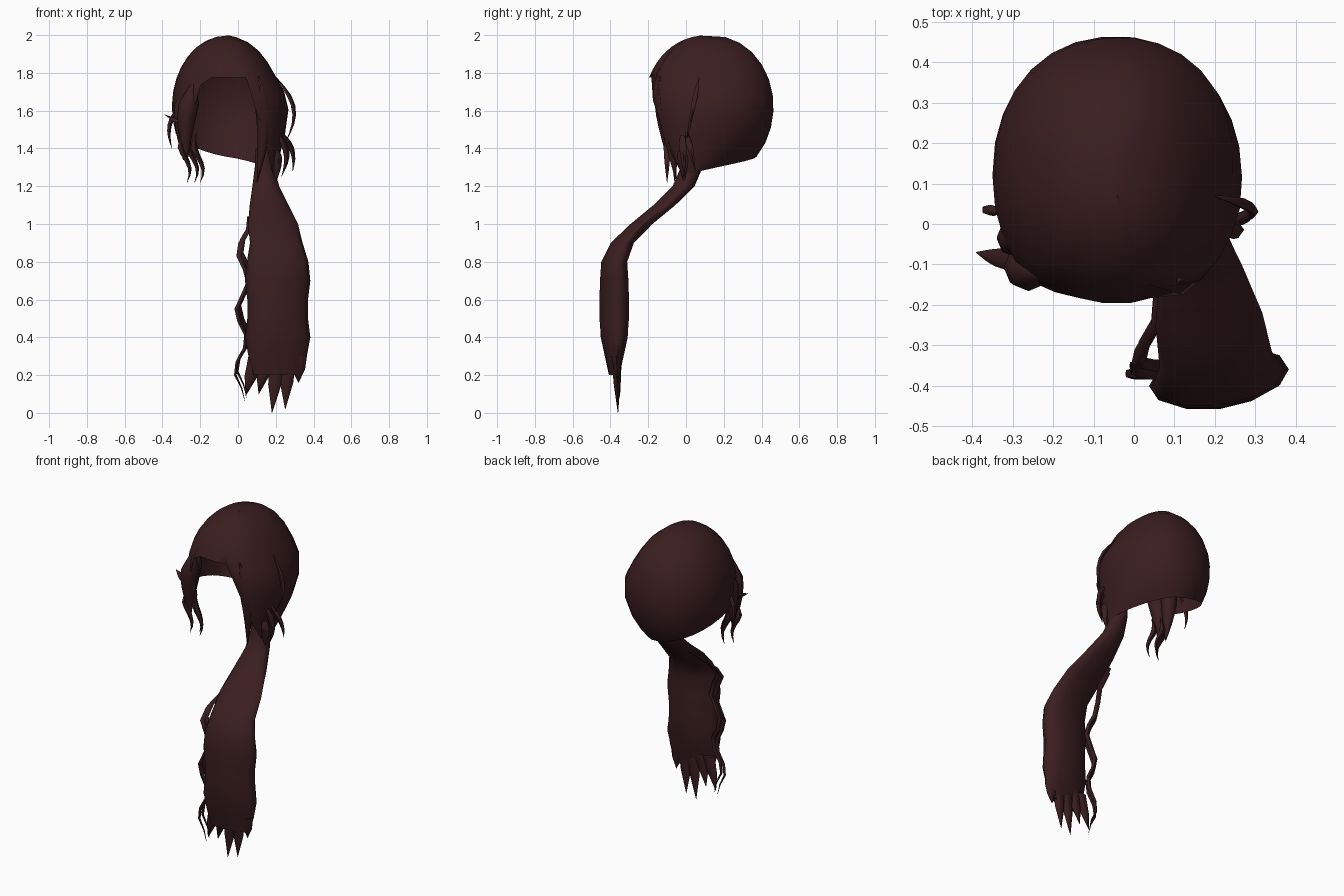
import bpy
import bmesh
from math import sin, cos, radians, copysign, pi, tau
from mathutils import Vector

if "Cube" in bpy.data.objects:
    bpy.data.objects.remove(bpy.data.objects["Cube"])

hair = bpy.data.materials.new("dark_brown_hair")
hair.use_nodes = True
color = (0.043, 0.013, 0.014, 1)
hair.diffuse_color = color
hair.node_tree.nodes["Principled BSDF"].inputs["Base Color"].default_value = color


def clamp(value):
    return max(0, min(1, value))


def smooth(value):
    value = clamp(value)
    return value * value * (3 - 2 * value)


def power(value, exponent):
    return copysign(abs(value) ** exponent, value)


def finish(name, bm):
    """Turn the mesh into a smooth-shaded object with the hair colour."""
    bmesh.ops.recalc_face_normals(bm, faces=bm.faces)
    mesh = bpy.data.meshes.new(name)
    bm.to_mesh(mesh)
    bm.free()
    mesh.materials.append(hair)
    ob = bpy.data.objects.new(name, mesh)
    bpy.context.collection.objects.link(ob)
    bpy.ops.object.select_all(action="DESELECT")
    ob.select_set(True)
    bpy.context.view_layer.objects.active = ob
    bpy.ops.object.shade_smooth_by_angle(angle=radians(70))


def bridge(bm, upper, lower):
    count = len(upper)
    for i in range(count):
        j = (i + 1) % count
        bm.faces.new((upper[i], upper[j], lower[j], lower[i]))


def loft(name, sections, sides, shear=0):
    """Closed tube through level ellipses given as (centre, half width, half depth)."""
    bm = bmesh.new()
    rings = []
    for centre, width, depth in sections:
        ring = []
        for i in range(sides):
            angle = tau * i / sides
            dx = width * cos(angle)
            offset = Vector((dx, depth * sin(angle) + shear * dx, 0))
            ring.append(bm.verts.new(centre + offset))
        rings.append(ring)
    for upper, lower in zip(rings, rings[1:]):
        bridge(bm, upper, lower)
    bm.faces.new(rings[0])
    bm.faces.new(rings[-1])
    finish(name, bm)


def wisp(name, start, end, radius, sway, bends=2, steps=7, sides=5):
    """Swaying lock that swells from its root and narrows to a point."""
    sections = []
    for i in range(steps + 1):
        t = i / steps
        centre = Vector(start).lerp(Vector(end), t)
        centre.x += sway * sin(pi * bends * t)
        size = max(radius * (1 - t * t) * min(1, 0.1 + 3 * t), 0.001)
        sections.append((centre, size, size))
    loft(name, sections, sides)


# Cap: rounded shell, open over the face, its left side gathered at the tie
COLUMNS, ROWS = 30, 10
centre = Vector((-0.04, 0.12, 1.62))
tie = Vector((0.14, 0.02, 1.27))
bm = bmesh.new()
crown = bm.verts.new(centre + Vector((-0.02, 0, 0.375)))
rows = []
for r in range(1, ROWS + 1):
    row = []
    for c in range(COLUMNS):
        azimuth = 360 * c / COLUMNS
        a = radians(azimuth)
        # The hem rises over the face and the right side, and dips at the back left
        beside_face = smooth((abs(azimuth - 267) - 22) / 20)
        low_hem = 120 + 17 * cos(a - pi / 3)
        hem = 66 + (low_hem - 66) * beside_face
        from_tie = abs((azimuth - 340 + 180) % 360 - 180)
        pull = beside_face * smooth((110 - from_tie) / 75)
        polar = hem * r / ROWS
        phi = radians(polar)
        around = Vector((power(cos(a), 0.92), power(sin(a), 0.92), 0))
        flat = sin(phi) ** 0.93
        point = centre + Vector((0.31 * around.x * flat, 0.345 * around.y * flat,
                                 0.38 * cos(phi)))
        # The upper left leans in towards the parting
        point.x -= 0.05 * max(0, around.x) * clamp((point.z - 1.64) * 6)
        weight = pull * clamp((polar - 80) / max(hem - 80, 1)) ** 2
        row.append(bm.verts.new(point.lerp(tie + around * 0.06, weight)))
    rows.append(row)
for c in range(COLUMNS):
    bm.faces.new((crown, rows[0][c], rows[0][(c + 1) % COLUMNS]))
for upper, lower in zip(rows, rows[1:]):
    bridge(bm, upper, lower)
finish("hair_cap", bm)


# Ponytail: swings forward below the tie, then hangs straight and widens
def tail_centre(z):
    swing = smooth((1.3 - z) * 2)
    return Vector((0.14 + 0.07 * swing, 0.03 - 0.41 * swing, z))


sections = []
for i in range(13):
    z = 1.4 - i / 10
    width = 0.045 + 0.12 * clamp((1.3 - z) * 2) ** 0.8 + 0.008 * sin(20 * z)
    depth = 0.058 + 0.02 * smooth((1 - z) / 0.4)
    sections.append((tail_centre(z), width * min(1, 0.5 + 1.5 * z),
                     depth * min(1, 3 * z - 0.3)))
loft("ponytail", sections, sides=12, shear=0.12)

# Pointed ends of the ponytail, spread sideways from its lower edge
for i, tip_height in enumerate((0.09, 0.1, 0, 0.02, 0.16)):
    root = Vector((0.1 + 0.055 * i, -0.37, 0.3))
    tip = Vector((0.04 + 0.07 * i, -0.36, tip_height))
    loft(f"ponytail_tip_{i + 1}", [
        (root, 0.045, 0.03),
        (root.lerp(tip, 0.5), 0.035, 0.02),
        (tip, 0.001, 0.001)], sides=6)

# Wavy strands hanging beside the ponytail
for i, shift in enumerate((-0.01, 0.01)):
    sections = []
    for k in range(15):
        z = 1.05 - 0.07 * k
        x = 0.01 + 0.03 * z + 0.03 * sin(20 * z) + shift / 2
        y = tail_centre(z).y + 0.02 + shift
        size = 0.015 * (1.03 - (k / 14) ** 4)
        sections.append((Vector((x, y, z + shift)), size, size))
    loft(f"side_strand_{i + 1}", sections, sides=5)

# Thick locks framing the face, the right one with loose ends below it
wisp("right_temple_lock", (-0.23, -0.12, 1.76), (-0.27, -0.09, 1.32), 0.062, -0.025,
     bends=1, sides=8)
wisp("right_ear_lock", (-0.28, -0.02, 1.74), (-0.29, -0.06, 1.34), 0.055, -0.01,
     bends=1, sides=8)
wisp("left_face_lock", (0.11, -0.14, 1.78), (0.1, -0.05, 1.22), 0.045, 0.03,
     bends=1, sides=8)

# Loose ends at the right temple
wisp("right_flick", (-0.27, -0.1, 1.52), (-0.39, -0.07, 1.58), 0.035, 0)
wisp("right_outer_wisp", (-0.32, 0.03, 1.62), (-0.35, 0.04, 1.4), 0.016, -0.03, bends=1)
for i, (x, y) in enumerate(((-0.29, -0.1), (-0.25, -0.06), (-0.22, -0.1))):
    wisp(f"right_wisp_{i + 1}", (x, y, 1.48), (x + 0.02, y, 1.22), 0.022, -0.02)

# Loose locks on the left side and around the tie
wisp("left_long_wisp", (0.2, 0.07, 1.78), (0.25, 0, 1.43), 0.016, 0.07, bends=1)
wisp("left_outer_wisp", (0.22, 0, 1.5), (0.29, 0.05, 1.28), 0.02, 0.03, bends=1)
wisp("left_inner_wisp", (0.2, -0.02, 1.5), (0.23, -0.01, 1.25), 0.024, 0.04, bends=1)
wisp("tie_left_lock", (0.19, -0.02, 1.42), (0.2, -0.01, 1.22), 0.035, 0.01, bends=1)
